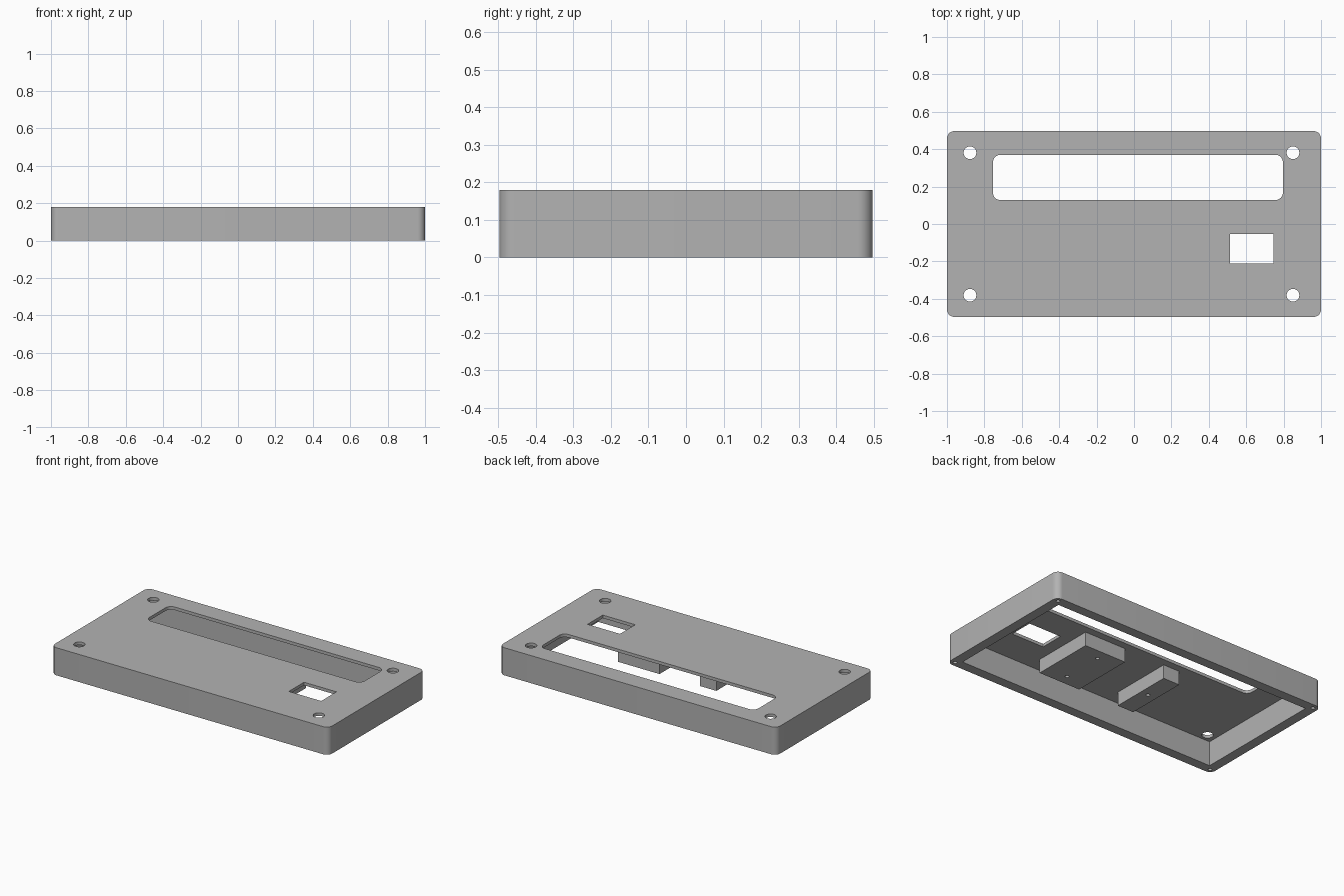
import bpy, bmesh, math

if "Cube" in bpy.data.objects:
    bpy.data.objects.remove(bpy.data.objects["Cube"])

grey = bpy.data.materials.new("plain grey")
grey.diffuse_color = (0.45, 0.45, 0.45, 1)
grey.use_nodes = True
grey.node_tree.nodes["Principled BSDF"].inputs["Base Color"].default_value = grey.diffuse_color


def outline(x0, x1, y0, y1, r=0.0, steps=8):
    """Rectangle outline with optional rounded corners."""
    if r == 0:
        return [(x0, y0), (x1, y0), (x1, y1), (x0, y1)]
    pts = []
    corners = [(x1 - r, y1 - r), (x0 + r, y1 - r), (x0 + r, y0 + r), (x1 - r, y0 + r)]
    for q, (cx, cy) in enumerate(corners):
        for i in range(steps + 1):
            a = (q + i / steps) * math.pi / 2
            pts.append((cx + r * math.cos(a), cy + r * math.sin(a)))
    return pts


def circle(cx, cy, r, n=32):
    return [(cx + r * math.cos(2 * math.pi * i / n), cy + r * math.sin(2 * math.pi * i / n))
            for i in range(n)]


def prism(name, pts, z0, z1):
    """Upright prism from an outline."""
    bm = bmesh.new()
    base = bm.faces.new([bm.verts.new((x, y, z0)) for x, y in pts])
    top = bmesh.ops.extrude_face_region(bm, geom=[base])["geom"]
    bmesh.ops.translate(bm, vec=(0, 0, z1 - z0),
                        verts=[v for v in top if isinstance(v, bmesh.types.BMVert)])
    bmesh.ops.recalc_face_normals(bm, faces=bm.faces)
    mesh = bpy.data.meshes.new(name)
    bm.to_mesh(mesh)
    bm.free()
    mesh.materials.append(grey)
    ob = bpy.data.objects.new(name, mesh)
    bpy.context.collection.objects.link(ob)
    return ob


def cut(target, pts, z0, z1):
    """Subtract a prism from the target."""
    cutter = prism("cutter", pts, z0, z1)
    cutter.hide_render = True
    mod = target.modifiers.new("cut", "BOOLEAN")
    mod.operation, mod.solver, mod.object = "DIFFERENCE", "EXACT", cutter
    bpy.context.view_layer.objects.active = target
    bpy.ops.object.modifier_apply(modifier=mod.name)
    bpy.data.objects.remove(cutter)


def smooth(ob):
    bpy.ops.object.select_all(action="DESELECT")
    ob.select_set(True)
    bpy.context.view_layer.objects.active = ob
    bpy.ops.object.shade_smooth_by_angle(angle=math.radians(30))


HEIGHT, CEILING, BLOCK_BOTTOM = 0.18, 0.16, 0.07

# Cover: rounded tray, open underneath
cover = prism("cover", outline(-1, 1, -0.497, 0.497, 0.04), 0, HEIGHT)
cut(cover, outline(-0.936, 0.936, -0.433, 0.433), -0.1, CEILING)

# Display slot and switch window through the top
cut(cover, outline(-0.754, 0.796, 0.128, 0.37, 0.04), 0.1, 0.3)
cut(cover, outline(0.513, 0.747, -0.21, -0.053), 0.1, 0.3)

# Large corner holes in the top, small blind screw holes in the rim
for sy in (-1, 1):
    for x in (-0.877, 0.85):
        cut(cover, circle(x, sy * 0.381, 0.034), 0.1, 0.3)
    for sx in (-1, 1):
        cut(cover, circle(sx * 0.966, sy * 0.465, 0.012, 16), -0.1, 0.12)
smooth(cover)

# Mounting blocks hanging from the top, with blind screw holes
for name, x0, x1, holes in (
        ("wide_mounting_block", 0.135, 0.434, [(0.285, 0.01), (0.285, -0.265)]),
        ("narrow_mounting_block", -0.275, -0.158, [(-0.213, -0.128)])):
    block = prism(name, outline(x0, x1, -0.335, 0.08), BLOCK_BOTTOM, CEILING + 0.005)
    for x, y in holes:
        cut(block, circle(x, y, 0.012, 16), 0, 0.14)
    smooth(block)
